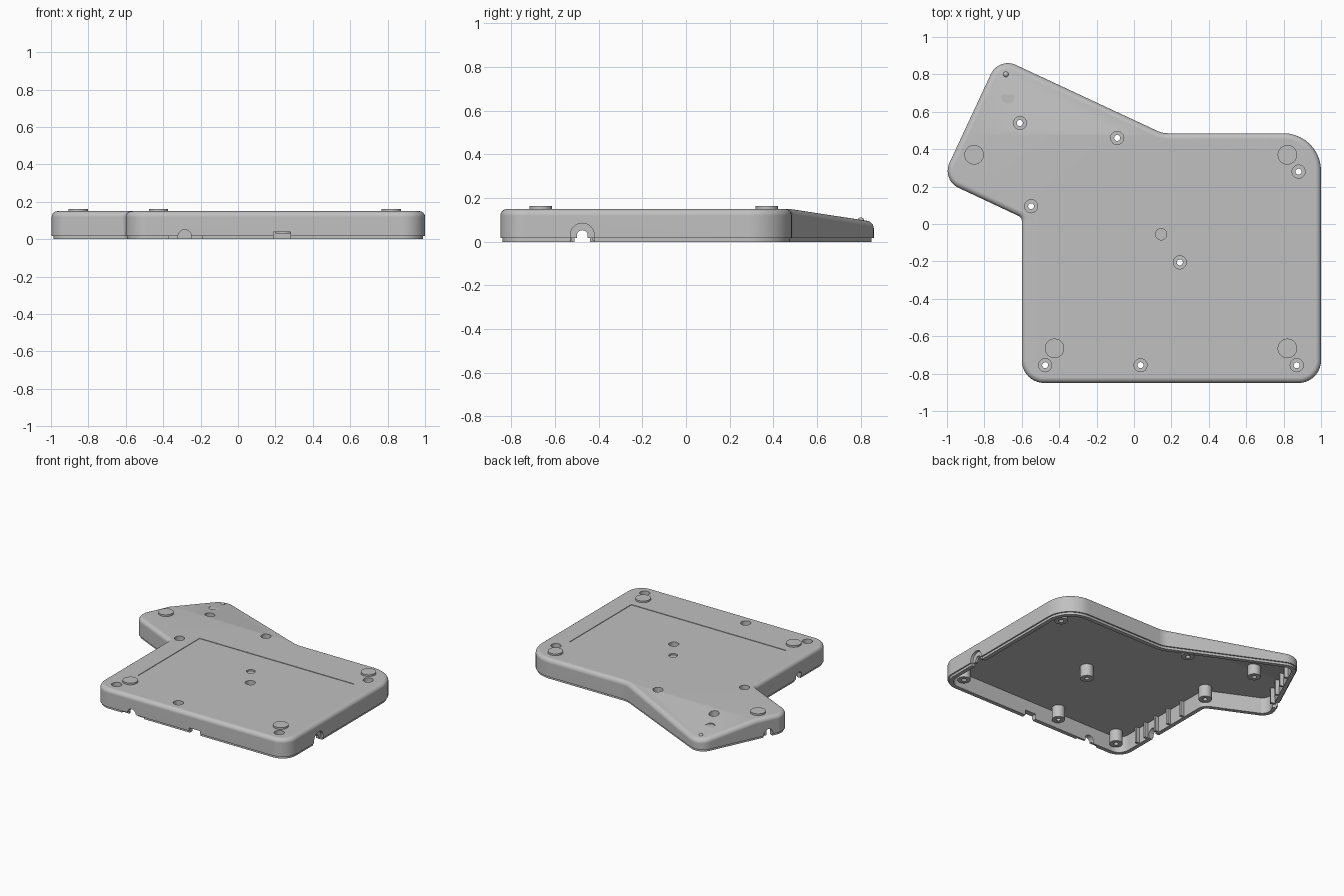
import bpy, bmesh
from math import sin, cos, pi, radians, tan
from mathutils import Vector, Matrix

if "Cube" in bpy.data.objects:
    bpy.data.objects.remove(bpy.data.objects["Cube"])

grey = bpy.data.materials.new("plain grey plastic")
grey.use_nodes = True
COLOUR = (0.53, 0.53, 0.53, 1)
grey.diffuse_color = COLOUR
grey.node_tree.nodes["Principled BSDF"].inputs["Base Color"].default_value = COLOUR

TOP, CREASE, SLOPE, BEVEL, WALL = 0.15, 0.478, 0.153, 0.03, 0.04
# Outline corners, counter-clockwise: x, y, fillet radius
CORNERS = [(-0.6, -0.85, 0.12), (1, -0.85, 0.12), (1, 0.485, 0.2), (0.152, 0.485, 0.15),
           (-0.723, 0.893, 0.1), (-1.029, 0.236, 0.1), (-0.6, 0.035, 0.03)]


def surface(y):
    return TOP - SLOPE * max(0, y - CREASE)


def outline(inset, steps=10):
    """Rounded outline moved inwards by inset."""
    pts = []
    n = len(CORNERS)
    for i, (x, y, r) in enumerate(CORNERS):
        p = Vector((x, y))
        a = (p - Vector(CORNERS[i - 1][:2])).normalized()
        b = (Vector(CORNERS[(i + 1) % n][:2]) - p).normalized()
        turn = a.angle_signed(b) * -1
        side = 1 if turn > 0 else -1
        na = Vector((-a.y, a.x))
        nb = Vector((-b.y, b.x))
        mid = (na + nb) / (1 + na.dot(nb))
        centre = p + mid * r * side
        radius = r - side * inset
        for k in range(steps + 1):
            d = Matrix.Rotation(turn * k / steps, 2) @ na
            pts.append(centre - d * side * radius)
    return pts


def loft(bm, rings, closed=False):
    loops = [[bm.verts.new(v) for v in ring] for ring in rings]
    pairs = list(zip(loops, loops[1:])) + ([(loops[-1], loops[0])] if closed else [])
    for lo, hi in pairs:
        for i in range(len(lo)):
            bm.faces.new((lo[i - 1], lo[i], hi[i], hi[i - 1]))
    if not closed:
        bm.faces.new(loops[0])
        bm.faces.new(loops[-1])


def finish(bm, name, smooth=True):
    bmesh.ops.recalc_face_normals(bm, faces=bm.faces)
    mesh = bpy.data.meshes.new(name)
    bm.to_mesh(mesh)
    bm.free()
    mesh.materials.append(grey)
    ob = bpy.data.objects.new(name, mesh)
    bpy.context.collection.objects.link(ob)
    if smooth:
        shade(ob)
    return ob


def activate(ob):
    bpy.ops.object.select_all(action='DESELECT')
    ob.select_set(True)
    bpy.context.view_layer.objects.active = ob


def shade(ob):
    activate(ob)
    bpy.ops.object.shade_smooth_by_angle(angle=radians(30))


def box(name, lo, hi, spin=0, at=(0, 0, 0)):
    lo, hi = Vector(lo), Vector(hi)
    bm = bmesh.new()
    m = Matrix.Translation((lo + hi) / 2) @ Matrix.Diagonal((*(hi - lo), 1))
    m = Matrix.Translation(at) @ Matrix.Rotation(spin, 4, 'Z') @ m
    bmesh.ops.create_cube(bm, size=1, matrix=m)
    return finish(bm, name, False)


def cylinder(name, p, q, r, segments=32):
    p, q = Vector(p), Vector(q)
    bm = bmesh.new()
    m = Matrix.Translation((p + q) / 2) @ (q - p).to_track_quat('Z', 'Y').to_matrix().to_4x4()
    bmesh.ops.create_cone(bm, cap_ends=True, segments=segments, radius1=r, radius2=r,
                          depth=(q - p).length, matrix=m)
    return finish(bm, name)


def cut(target, cutter):
    cutter.hide_render = True
    mod = target.modifiers.new("cut", 'BOOLEAN')
    mod.operation, mod.solver, mod.object = 'DIFFERENCE', 'EXACT', cutter
    activate(target)
    bpy.ops.object.modifier_apply(modifier=mod.name)
    bpy.data.objects.remove(cutter)


def cut_arch(target, p, q, r):
    """Round-topped cable opening from p to q, open at the bottom."""
    p, q = Vector(p), Vector(q)
    cut(target, cylinder("cutter", p, q, r))
    d = q - p
    cut(target, box("cutter", (0, -r, -p.z - 0.05), (d.length, r, 0),
                    Vector((1, 0)).angle_signed(d.xy) * -1, p))


# Hollow shell: inner ceiling, inner wall, stepped lip, outer wall, rounded rim
profile = [(WALL, 0.12), (WALL, 0), (0.01, 0), (0.01, 0.017), (0, 0.017)]
for k in range(7):
    t = k / 6 * pi / 2
    profile.append((BEVEL * (1 - cos(t)), TOP - BEVEL * (1 - sin(t))))
bm = bmesh.new()
loft(bm, [[(p.x, p.y, z) for p in outline(d)] for d, z in profile])
bmesh.ops.bisect_plane(bm, geom=bm.verts[:] + bm.edges[:] + bm.faces[:], dist=1e-5,
                       plane_co=(0, CREASE, 0), plane_no=(0, 1, 0))
for v in bm.verts:
    if v.co.z > 0.1:
        v.co.z -= TOP - surface(v.co.y)
shell = finish(bm, "case_shell", False)

# Shallow label pocket, centre dimple and tail dimple
cut(shell, box("cutter", (-0.44, -0.555, 0.146), (0.84, 0.175, 0.2)))
cut(shell, cylinder("cutter", (0.145, -0.055, 0.135), (0.145, -0.055, 0.2), 0.03))
cut(shell, cylinder("cutter", (-0.675, 0.68, 0.117), (-0.675, 0.68, 0.2), 0.035))

# Screw holes with hollow bosses under them
SCREWS = [(-0.61, 0.54), (-0.09, 0.46), (0.88, 0.28), (-0.55, 0.095),
          (0.245, -0.205), (-0.475, -0.755), (0.035, -0.755), (0.87, -0.755)]
boss = [(0.016, 0.03), (0.045, 0.03), (0.045, 0.128), (0.035, 0.128), (0.035, 0.06), (0.016, 0.06)]
for i, (x, y) in enumerate(SCREWS):
    cut(shell, cylinder("cutter", (x, y, 0.09), (x, y, 0.2), 0.035))
    bm = bmesh.new()
    loft(bm, [[(x + r * sin(a * pi / 16), y + r * cos(a * pi / 16), z) for a in range(32)]
              for r, z in boss], closed=True)
    finish(bm, f"screw_boss_{i + 1}")

# Cable openings in the front, both sides and the tail
cut_arch(shell, (-0.285, -0.9, 0.017), (-0.285, -0.78, 0.017), 0.035)
cut(shell, box("cutter", (-0.37, -0.9, -0.05), (-0.19, -0.825, 0.018)))
cut(shell, box("cutter", (0.19, -0.9, -0.05), (0.28, -0.78, 0.04)))
cut_arch(shell, (0.98, -0.475, 0.03), (1.1, -0.475, 0.03), 0.055)
cut_arch(shell, (0.9, -0.475, 0.028), (1.1, -0.475, 0.028), 0.025)
cut(shell, box("cutter", (0.9, -0.53, -0.05), (1.1, -0.42, 0.018)))
cut_arch(shell, (-0.7, -0.475, 0.025), (-0.52, -0.475, 0.025), 0.035)
cut_arch(shell, (-1.06, 0.44, 0.025), (-0.88, 0.356, 0.025), 0.035)
shade(shell)
mod = shell.modifiers.new("even shading", 'WEIGHTED_NORMAL')
mod.keep_sharp = True

# Stiffening ribs inside the right wall and the tail wall
for i, y in enumerate((-0.62, -0.53, -0.42, -0.29, -0.15)):
    box(f"side_rib_{i + 1}", (-0.575, y - 0.009, 0.005), (-0.535, y + 0.009, 0.125))
tail_turn = radians(-25)
for i, t in enumerate((0.1, 0.22, 0.34, 0.46)):
    wall = Vector((-1.029, 0.236, 0)) + Vector((0.423, 0.906, 0)) * (t + 0.08)
    box(f"tail_rib_{i + 1}", (0.025, -0.009, 0.005), (0.065, 0.009, surface(wall.y) - 0.025),
        tail_turn, wall)

# Round feet and the small indicator dome
for i, (x, y) in enumerate([(-0.855, 0.37), (0.82, 0.37), (-0.425, -0.665), (0.82, -0.665)]):
    cylinder(f"round_foot_{i + 1}", (x, y, 0.14), (x, y, 0.163), 0.052, 48)
bm = bmesh.new()
bmesh.ops.create_uvsphere(bm, u_segments=20, v_segments=12, radius=0.015,
                          matrix=Matrix.Translation((-0.685, 0.8, surface(0.8) - 0.004)))
finish(bm, "indicator_dome")
